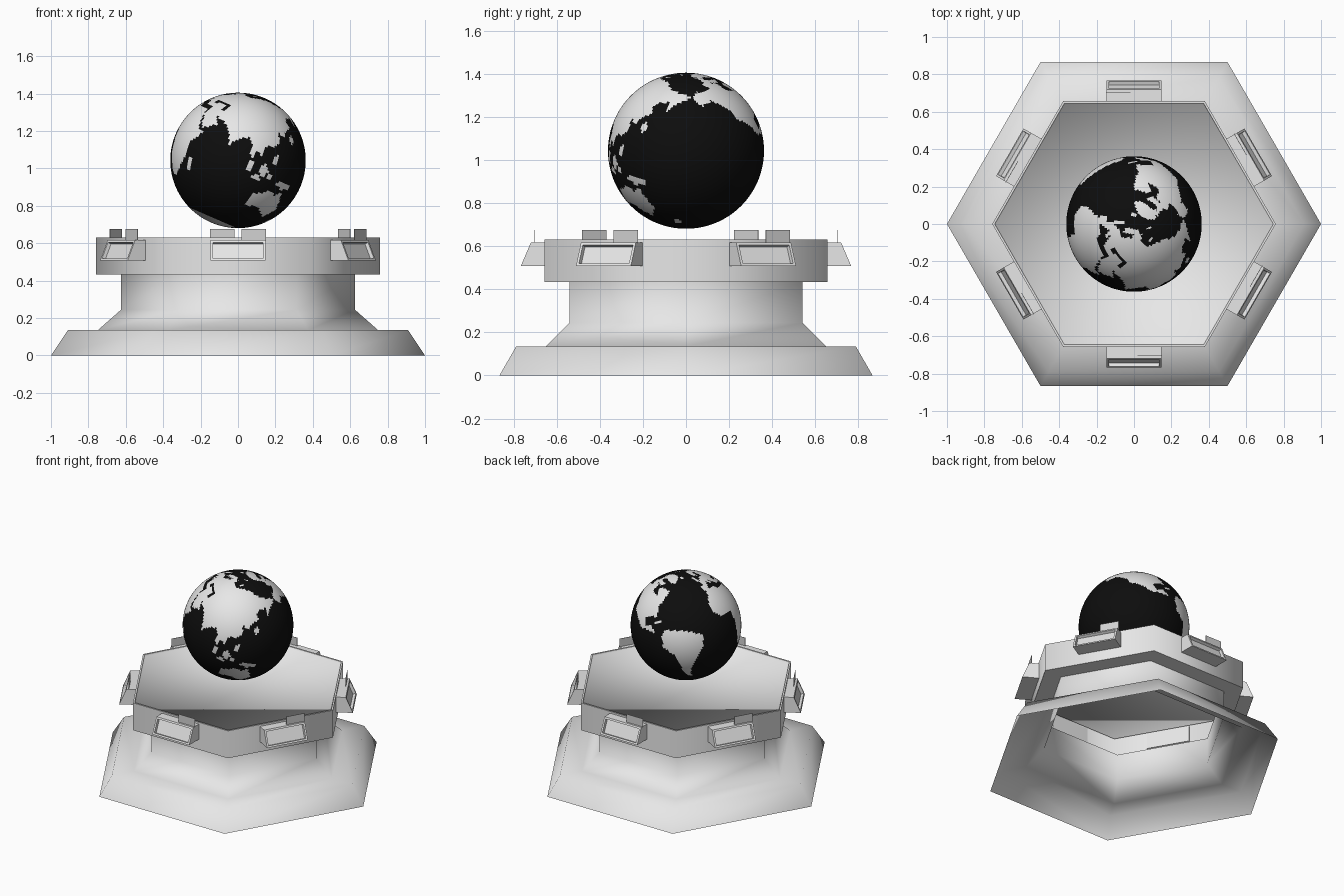
import bpy, bmesh, math
from mathutils import Matrix, Vector

if "Cube" in bpy.data.objects:
    bpy.data.objects.remove(bpy.data.objects["Cube"])


def material(name, rgb):
    m = bpy.data.materials.new(name)
    m.diffuse_color = (*rgb, 1)
    m.use_nodes = True
    m.node_tree.nodes["Principled BSDF"].inputs["Base Color"].default_value = m.diffuse_color
    return m


LIGHT = material("light_grey", (0.8, 0.8, 0.8))
PANE = material("pane_grey", (0.65, 0.65, 0.65))
BLACK = material("ocean_black", (0.004, 0.004, 0.004))


def finish(bm, name, mats, angle=None):
    me = bpy.data.meshes.new(name)
    bm.to_mesh(me)
    bm.free()
    for m in mats:
        me.materials.append(m)
    ob = bpy.data.objects.new(name, me)
    bpy.context.collection.objects.link(ob)
    if angle is not None:
        me.shade_smooth()
        if angle < 180:
            me.set_sharp_from_angle(angle=math.radians(angle))
    return ob


def hex_rings(profile, cap=False):
    """Six-sided shell through (corner radius, height) points."""
    bm = bmesh.new()
    rings = [[bm.verts.new((r * math.cos(k * math.pi / 3), r * math.sin(k * math.pi / 3), z))
              for k in range(6)] for r, z in profile]
    for a, b in zip(rings, rings[1:]):
        for k in range(6):
            j = (k + 1) % 6
            bm.faces.new((a[k], a[j], b[j], b[k]))
    if cap:
        bm.faces.new(rings[-1])
    return bm


# Pedestal: hollow hexagonal shell, open underneath
finish(hex_rings([(1.0, 0), (0.91, 0.135), (0.75, 0.135), (0.625, 0.245), (0.625, 0.433),
                  (0.758, 0.433), (0.758, 0.63), (0.745, 0.63)]), "pedestal", [LIGHT], 65)
# Slightly sunken top plate
finish(hex_rings([(0.745, 0.63), (0.74, 0.618)], True), "top_plate", [LIGHT], 180)


def place(bm, a):
    # local x = outward, y = along the side
    bm.transform(Matrix.Rotation(a, 4, 'Z'))


# Projector housings with a recessed sloped face, and an upright pane on each side
for i in range(6):
    a = math.radians(30 + 60 * i)
    bm = bmesh.new()
    w = 0.147
    prof = [(0.65, 0.507), (0.767, 0.507), (0.72, 0.617), (0.65, 0.617)]
    lo = [bm.verts.new((d, -w, z)) for d, z in prof]
    hi = [bm.verts.new((d, w, z)) for d, z in prof]
    bm.faces.new(lo)
    bm.faces.new(hi[::-1])
    for k in range(4):
        j = (k + 1) % 4
        f = bm.faces.new((lo[j], lo[k], hi[k], hi[j]))
        if k == 1:
            front = f
    bmesh.ops.recalc_face_normals(bm, faces=bm.faces[:])
    bmesh.ops.inset_region(bm, faces=[front], thickness=0.018)
    bmesh.ops.inset_region(bm, faces=[front], thickness=0.002, depth=-0.02)
    place(bm, a)
    finish(bm, "projector_housing", [LIGHT])

    bm = bmesh.new()
    bmesh.ops.create_cube(bm, size=1, matrix=Matrix.Translation((0.705, 0.085, 0.645))
                          @ Matrix.Diagonal((0.003, 0.13, 0.06, 1)))
    place(bm, a)
    finish(bm, "projector_pane", [PANE])


# Globe: rough land outlines in degrees east and north
europe = [(-9, 37), (-9, 43), (-1, 44), (-4, 48), (8, 54), (20, 55), (23, 60), (30, 60),
          (22, 65), (13, 56), (5, 60), (15, 69), (28, 71), (45, 67), (62, 68), (62, 46),
          (38, 46), (30, 46), (27, 37), (23, 37), (14, 45), (17, 39), (8, 44), (-1, 37)]
asia = [(60, 68), (75, 73), (104, 77), (140, 73), (180, 69), (190, 66), (163, 59), (156, 51),
        (156, 60), (142, 59), (135, 54), (140, 48), (128, 40), (128, 35), (118, 38), (122, 30),
        (116, 22), (108, 21), (109, 12), (101, 13), (103, 2), (98, 9), (97, 17), (91, 22),
        (80, 15), (78, 8), (72, 20), (66, 25), (50, 29), (59, 22), (45, 13), (35, 28),
        (36, 36), (27, 37), (28, 41), (41, 42), (49, 42), (50, 37), (54, 37), (53, 46), (60, 50)]
africa = [(-6, 35), (10, 37), (11, 33), (20, 31), (33, 31), (43, 11), (51, 12), (40, -3),
          (40, -15), (33, -26), (26, -34), (18, -34), (12, -16), (9, 4), (-8, 4), (-17, 14), (-13, 27)]
north_america = [(-168, 66), (-156, 71), (-128, 70), (-95, 71), (-82, 68), (-94, 60), (-80, 52),
                 (-77, 62), (-65, 59), (-56, 52), (-66, 45), (-75, 38), (-81, 25), (-84, 30),
                 (-97, 28), (-97, 20), (-90, 21), (-83, 10), (-78, 8), (-95, 16), (-105, 20),
                 (-112, 30), (-124, 40), (-125, 49), (-140, 60), (-158, 57), (-165, 62)]
arctic_isles = [(-122, 75), (-95, 78), (-70, 83), (-62, 82), (-80, 75), (-62, 66), (-75, 64),
                (-88, 71), (-115, 70)]
greenland = [(-73, 78), (-60, 82), (-32, 83), (-18, 78), (-22, 70), (-43, 60), (-53, 67), (-58, 75)]
south_america = [(-77, 8), (-72, 12), (-52, 5), (-35, -6), (-39, -17), (-48, -27), (-58, -37),
                 (-66, -46), (-68, -55), (-75, -50), (-71, -20), (-81, -5)]
australia = [(114, -22), (122, -18), (131, -12), (136, -16), (142, -11), (153, -27), (148, -38),
             (138, -35), (131, -31), (115, -34)]
LANDS = (europe, asia, africa, north_america, arctic_isles, greenland, south_america, australia)
# islands as ovals: east, north, half width, half height
ISLES = [(114, 1, 4.5, 5), (140, -5, 9, 3), (47, -19, 3, 6), (138, 36, 3, 4), (-2, 54, 3, 4),
         (-19, 65, 4, 2), (172, -42, 3, 4), (101, 0, 3, 5), (110, -7, 5, 1.5), (122, 13, 2, 5),
         (121, -2, 2.5, 3), (-78, 21, 5, 1.5), (58, 74, 4, 2.5), (18, 79, 6, 1.5)]


def inside(x, y, poly):
    hit = False
    for (x1, y1), (x2, y2) in zip(poly, poly[1:] + poly[:1]):
        if (y1 > y) != (y2 > y) and x < x1 + (y - y1) * (x2 - x1) / (y2 - y1):
            hit = not hit
    return hit


def is_land(lon, lat):
    if lat < (-68 if 0 < lon < 160 else -74):
        return True
    if any(((lon - e) / w) ** 2 + ((lat - n) / h) ** 2 < 1 for e, n, w, h in ISLES):
        return True
    return any(inside(l, lat, p) for p in LANDS for l in (lon, lon + 360))


bm = bmesh.new()
bmesh.ops.create_uvsphere(bm, u_segments=160, v_segments=80, radius=0.362)
for f in bm.faces:
    c = f.calc_center_median().normalized()
    lat = math.degrees(math.asin(c.z))
    lon = (math.degrees(math.atan2(c.y, c.x)) + 360) % 360 - 180
    f.material_index = 0 if is_land(lon, lat) else 1
# tilted axis, floating above the plate
bm.transform(Matrix.Translation((0, 0, 1.043)) @ Matrix.Rotation(math.radians(23.4), 4, 'Y'))
finish(bm, "globe", [LIGHT, BLACK], 180)
